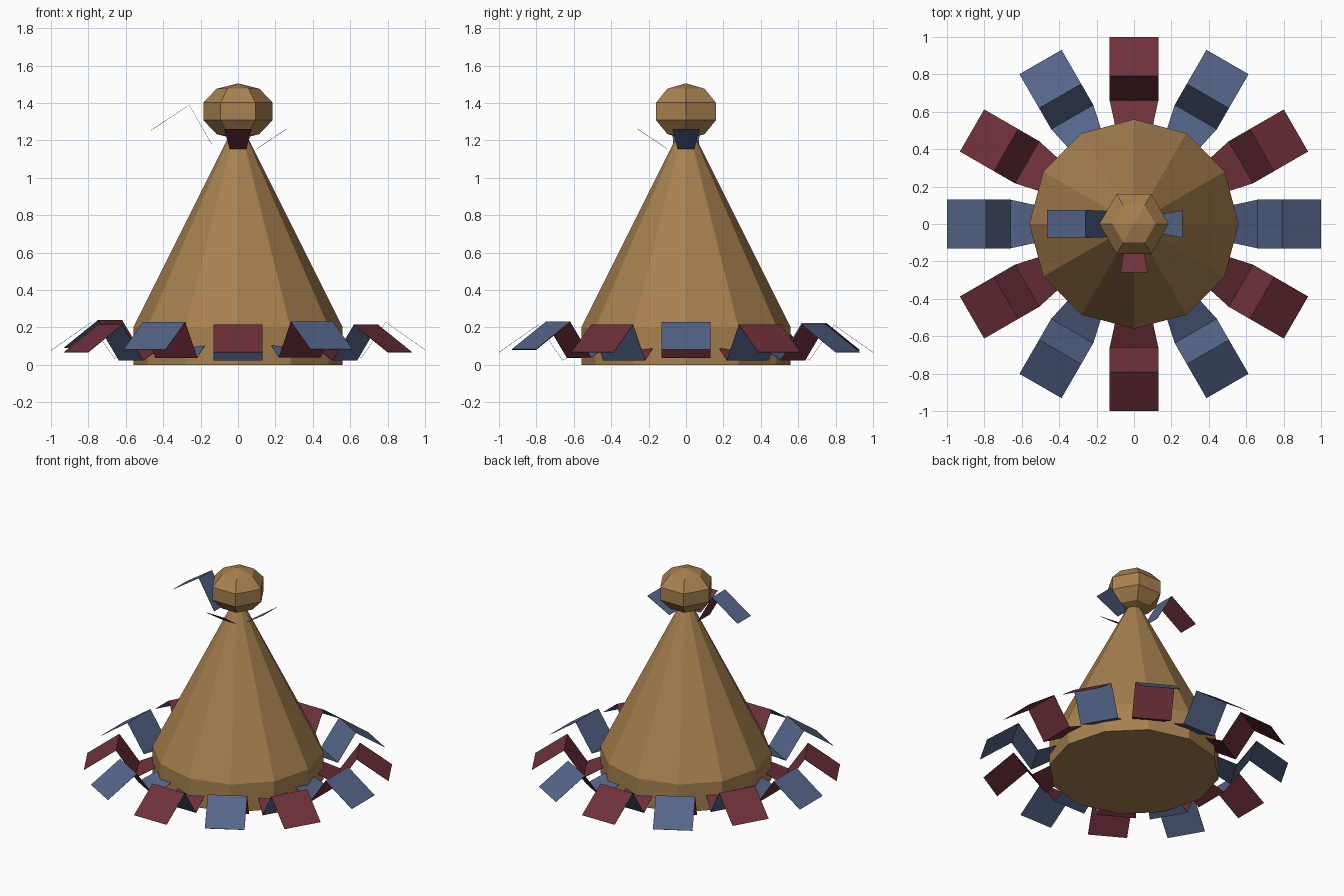
import bpy, bmesh, math
from mathutils import Matrix, Vector

cube = bpy.data.objects.get("Cube")
if cube:
    bpy.data.objects.remove(cube)


def material(name, rgb):
    m = bpy.data.materials.new(name)
    m.use_nodes = True
    m.diffuse_color = (*rgb, 1)
    m.node_tree.nodes["Principled BSDF"].inputs["Base Color"].default_value = (*rgb, 1)
    return m


tan = material("tan", (0.39, 0.22, 0.08))
blue = material("slate_blue", (0.09, 0.13, 0.25))
red = material("dark_red", (0.16, 0.03, 0.042))


def add_object(name, bm, mats):
    bmesh.ops.recalc_face_normals(bm, faces=bm.faces) if len(mats) == 1 else None
    mesh = bpy.data.meshes.new(name)
    bm.to_mesh(mesh)
    bm.free()
    for m in mats:
        mesh.materials.append(m)
    obj = bpy.data.objects.new(name, mesh)
    bpy.context.collection.objects.link(obj)
    return obj


def lathe(name, profile, sides, mat):
    """Flat-sided solid from (radius, height) rings, capped at both ends."""
    bm = bmesh.new()
    rings = [[bm.verts.new((r * math.cos(math.tau * i / sides),
                            r * math.sin(math.tau * i / sides), z))
              for i in range(sides)] for r, z in profile]
    for low, high in zip(rings, rings[1:]):
        for i in range(sides):
            j = (i + 1) % sides
            bm.faces.new((low[i], low[j], high[j], high[i]))
    bm.faces.new(rings[0][::-1])
    bm.faces.new(rings[-1])
    bmesh.ops.remove_doubles(bm, verts=bm.verts, dist=0.001)
    return add_object(name, bm, [mat])


def petal(name, profile, degrees, lift, top, under):
    """Folded strip through (radius, height, half width), one colour per side."""
    bm = bmesh.new()
    rows = [[bm.verts.new((r, s * w, z + lift)) for s in (-1, 1)] for r, z, w in profile]
    for a, b in zip(rows, rows[1:]):
        bm.faces.new((a[0], b[0], b[1], a[1]))
    bm.transform(Matrix.Rotation(math.radians(degrees), 4, 'Z'))
    obj = add_object(name, bm, [top, under])
    mod = obj.modifiers.new("sheet", 'SOLIDIFY')
    mod.thickness = 0.002
    mod.material_offset = 1
    return obj


# Cone body with short straight skirt
lathe("cone_body", [(0.56, 0), (0.56, 0.2), (0.005, 1.31)], 12, tan)

# Faceted knob on top
ball = [(0.195 * math.cos(math.radians(a)), 1.355 + 0.15 * math.sin(math.radians(a)))
        for a in (-90, -54, -18, 18, 54, 90)]
lathe("top_knob", ball, 6, tan)

# Ring of folded petals around the base, colours alternating
base_fold = [(0.5, 0.105, 0.095), (0.66, 0.025, 0.13), (0.79, 0.215, 0.13), (1.0, 0.068, 0.13)]
lifts = {0: 0.014, 4: 0.01, 5: 0.024, 6: 0.01, 8: 0.014, 10: 0.016}
for i in range(12):
    top, under = (red, blue) if i % 2 else (blue, red)
    petal(f"base_petal_{i + 1}", base_fold, i * 30, lifts.get(i, 0), top, under)

# Petals under the knob
petal("knob_petal_folded", [(0.14, 1.18, 0.07), (0.26, 1.39, 0.075), (0.465, 1.255, 0.075)],
      180, 0, blue, red)
short = [(0.1, 1.155, 0.045), (0.258, 1.262, 0.073)]
petal("knob_petal_front", short, 270, 0, red, red)
petal("knob_petal_left", short, 0, 0, blue, blue)
